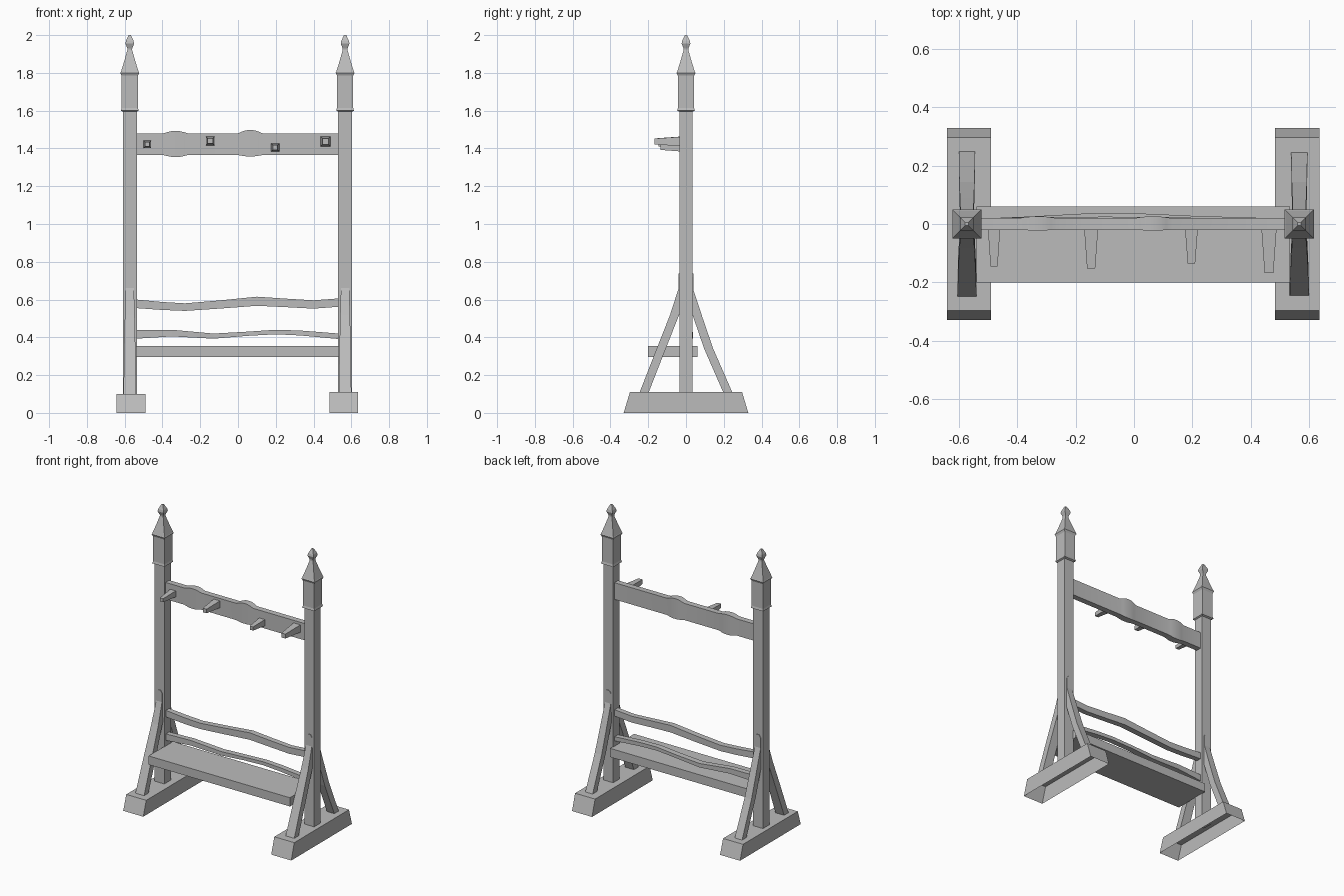
import bpy, bmesh
from mathutils import Vector

cube = bpy.data.objects.get("Cube")
if cube:
    bpy.data.objects.remove(cube)

grey = bpy.data.materials.new("plain grey")
grey.use_nodes = True
grey.diffuse_color = (0.5, 0.5, 0.5, 1)
grey.node_tree.nodes["Principled BSDF"].inputs["Base Color"].default_value = (0.5, 0.5, 0.5, 1)


def loft(name, rings, cap_start=True, cap_end=True):
    """Skin a list of closed rings of points, with flat end caps."""
    bm = bmesh.new()
    loops = [[bm.verts.new(p) for p in ring] for ring in rings]
    for a, b in zip(loops, loops[1:]):
        n = len(a)
        for i in range(n):
            j = (i + 1) % n
            bm.faces.new((a[i], a[j], b[j], b[i]))
    if cap_start:
        bm.faces.new(loops[0][::-1])
    if cap_end:
        bm.faces.new(loops[-1])
    bmesh.ops.recalc_face_normals(bm, faces=bm.faces)
    mesh = bpy.data.meshes.new(name)
    bm.to_mesh(mesh)
    bm.free()
    mesh.materials.append(grey)
    obj = bpy.data.objects.new(name, mesh)
    bpy.context.collection.objects.link(obj)
    return obj


def rect(centre, u, v):
    c, u, v = Vector(centre), Vector(u), Vector(v)
    return [c - u - v, c + u - v, c + u + v, c - u + v]


def level(x, z, hx, hy, y=0):
    return rect((x, y, z), (hx, 0, 0), (0, hy, 0))


def beam(name, stations):
    """Bar along x from stations of x, bottom, top, front and back."""
    return loft(name, [rect((x, (f + k) / 2, (b + t) / 2), (0, (k - f) / 2, 0), (0, 0, (t - b) / 2))
                       for x, b, t, f, k in stations])


SPIRE = [(1.595, .037), (1.6, .047), (1.615, .043), (1.785, .043), (1.8, .05),
         (1.805, .047), (1.86, .03), (1.92, .013), (1.93, .013), (1.955, .023),
         (1.97, .02), (2.0, .006)]
FRONT_BRACE = [(.225, .1, .033), (.135, .33, .03), (.06, .52, .026), (.015, .66, .022)]
BACK_BRACE = [(.225, .1, .028), (.12, .34, .026), (.065, .5, .024), (.012, .66, .022)]

for side, x, foot_x, foot_top in (("right", -.573, -.566, .1), ("left", .567, .56, .11)):
    # Hollow foot, post and spire
    loft(side + "_foot", [level(foot_x, 0, .076, .33), level(foot_x, foot_top, .076, .297)],
         cap_start=False)
    loft(side + "_post", [level(x, .095, .037, .035), level(x, 1.6, .037, .035)])
    loft(side + "_spire", [level(x, z, r, r) for z, r in SPIRE])
    for end, s, path in (("front", -1, FRONT_BRACE), ("back", 1, BACK_BRACE)):
        # Slanted brace and its pointed tenon plate
        loft(f"{side}_{end}_brace", [level(x, z, w, .024, s * y) for y, z, w in path])
        outline = [(-.022, .59), (-.01, .57), (.01, .57), (.022, .59),
                   (.022, .72), (.01, .738), (-.01, .738), (-.022, .72)]
        loft(f"{side}_{end}_tenon", [[(x + a, s * y, z) for a, z in outline] for y in (.03, .039)])

# Seat board
beam("seat", [(x, .295, .355, -.2, .06) for x in (-.54, .535)])

# Wavy rails
beam("upper_rail", [(-.54, .555, .6, -.018, .018), (-.4, .545, .587, -.018, .022),
                    (-.28, .54, .58, -.016, .024), (-.1, .552, .595, -.015, .025),
                    (.1, .567, .615, -.016, .024), (.25, .56, .605, -.018, .02),
                    (.4, .552, .596, -.018, .018), (.535, .562, .606, -.018, .018)])
beam("lower_rail", [(-.54, .393, .438, -.018, .018), (-.35, .405, .44, -.012, .026),
                    (-.13, .393, .42, -.002, .038), (.05, .408, .43, -.005, .035),
                    (.2, .416, .44, -.01, .028), (.33, .41, .436, -.014, .024),
                    (.535, .391, .42, -.018, .018)])

# Top beam with two rounded swellings
stations = [(-.54, 1.365, 1.48, -.02, .02)]
for c, up, down in ((-.33, .012, .01), (.065, .017, .007)):
    for dx, f in ((-.065, 0), (-.045, .5), (-.022, .95), (0, 1), (.022, .95), (.045, .5), (.065, 0)):
        stations.append((c + dx, 1.365 - down * f, 1.48 + up * f, -.02 - .002 * f, .02 + .006 * f))
stations.append((.535, 1.365, 1.48, -.02, .02))
top_beam = beam("top_beam", stations)
for poly in top_beam.data.polygons:
    poly.use_smooth = abs(poly.normal.x) < .9
bpy.context.view_layer.objects.active = top_beam
top_beam.select_set(True)
bpy.ops.object.shade_smooth_by_angle()

# Tapered pegs
for i, (x, z, tip, r) in enumerate([(-.48, 1.422, -.145, .021), (-.147, 1.44, -.152, .024),
                                    (.197, 1.405, -.135, .022), (.463, 1.437, -.168, .026)]):
    loft(f"peg_{i + 1}", [rect((x, y, z), (h, 0, 0), (0, 0, h))
                          for y, h in ((-.015, r), (tip, r * .58))])
